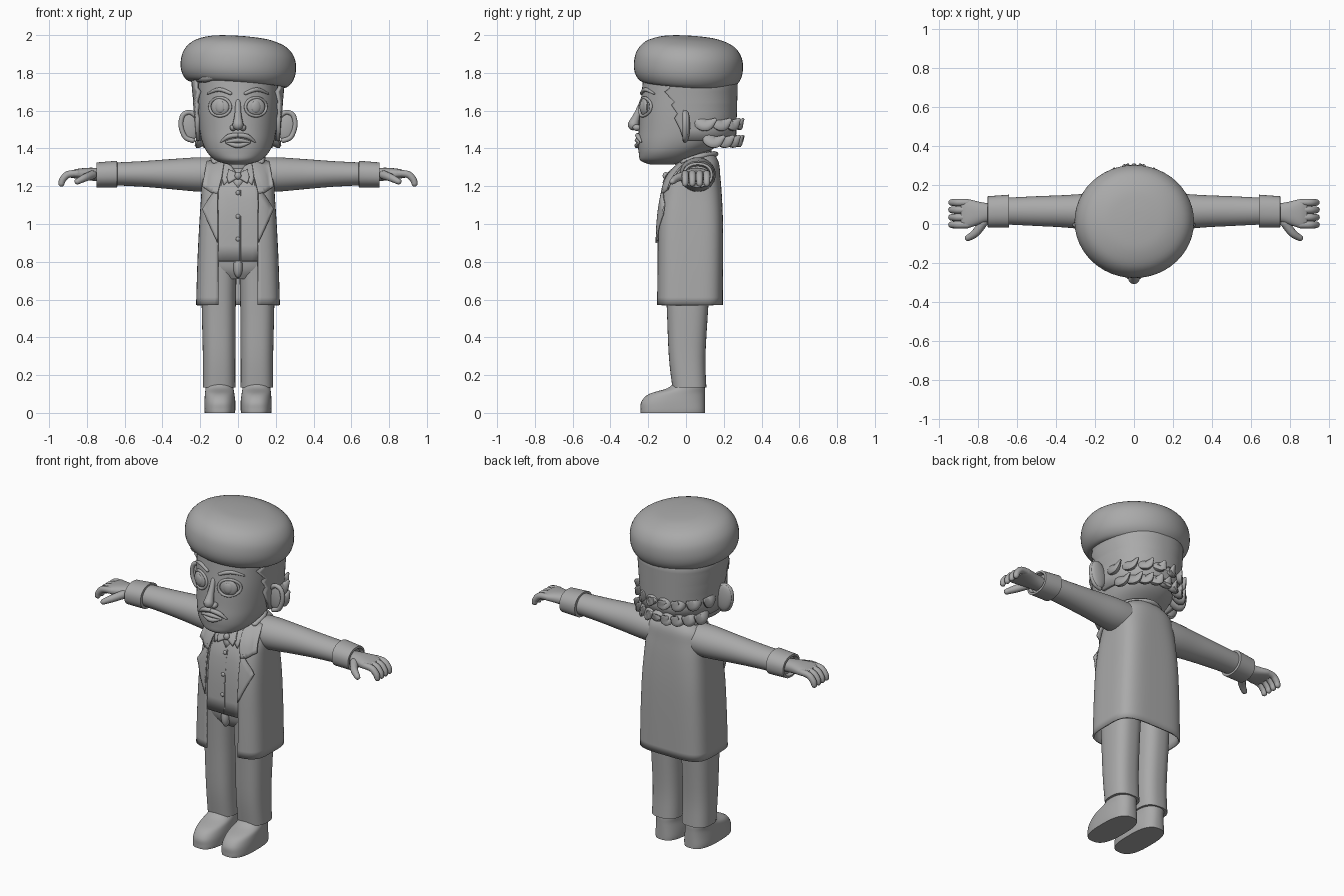
import bpy, bmesh, math
from mathutils import Vector, Euler

default = bpy.data.objects.get("Cube")
if default:
    bpy.data.objects.remove(default, do_unlink=True)

grey = bpy.data.materials.new("plain grey")
grey.use_nodes = True
grey.diffuse_color = (0.4, 0.4, 0.4, 1)
grey.node_tree.nodes["Principled BSDF"].inputs["Base Color"].default_value = grey.diffuse_color
parts = []
SIDES = (("left", 1), ("right", -1))


def finish(name, bm, solid=None, offset=0.0, recalc=True):
    if recalc:
        bmesh.ops.recalc_face_normals(bm, faces=bm.faces)
    mesh = bpy.data.meshes.new(name)
    bm.to_mesh(mesh)
    bm.free()
    mesh.materials.append(grey)
    obj = bpy.data.objects.new(name, mesh)
    bpy.context.collection.objects.link(obj)
    if solid:
        mod = obj.modifiers.new("thickness", "SOLIDIFY")
        mod.thickness, mod.offset = solid, offset
    parts.append(obj)
    return obj


def spline(rows, k=4):
    """Smoothly resample a list of number rows."""
    out = []
    for i in range(len(rows) - 1):
        quad = (rows[max(i - 1, 0)], rows[i], rows[i + 1], rows[min(i + 2, len(rows) - 1)])
        for j in range(k):
            t = j / k
            out.append(tuple(b + ((c - a) * t + (2*a - 5*b + 4*c - d) * t*t + (3*b - a - 3*c + d) * t**3) / 2
                             for a, b, c, d in zip(*quad)))
    return out + [rows[-1]]


def skin(bm, rings, closed=True):
    """Join rings of points with quads, capping closed ones."""
    rows = [[bm.verts.new(p) for p in ring] for ring in rings]
    n = len(rows[0])
    for low, high in zip(rows, rows[1:]):
        for i in range(n if closed else n - 1):
            j = (i + 1) % n
            bm.faces.new((low[i], low[j], high[j], high[i]))
    if closed:
        bm.faces.new(rows[0])
        bm.faces.new(rows[-1])


def oval(row, gap=0.0, count=48):
    """Rounded-box ring of row (z, cx, cy, rx, ry, power); gap opens its front."""
    z, cx, cy, rx, ry, n = row[:6]
    start = math.asin(gap ** (n / 2)) if gap else 0
    pts = []
    for i in range(count):
        t = start + (2 * math.pi - 2 * start) * i / (count - 1 if gap else count)
        s, c = math.sin(t), math.cos(t)
        pts.append(Vector((cx + rx * math.copysign(abs(s) ** (2 / n), s),
                           cy - ry * math.copysign(abs(c) ** (2 / n), c), z)))
    return pts


def loft(name, rows, to=lambda p: p):
    bm = bmesh.new()
    skin(bm, [[to(p) for p in oval(r)] for r in rows])
    return finish(name, bm)


def shell(name, rows, thickness):
    bm = bmesh.new()
    skin(bm, [oval(r, r[6], 64) for r in rows], False)
    return finish(name, bm, thickness, -1, False)


def tube(name, rows, ref=(0, 0, 1), flat=1.0):
    """Round-ended tube through rows (x, y, z, radius)."""
    rows = spline(rows)
    pts = [(Vector(r[:3]), r[3]) for r in rows]
    first, last = (pts[0][0] - pts[1][0]).normalized(), (pts[-1][0] - pts[-2][0]).normalized()
    for grow, size in ((0.6, 0.8), (0.95, 0.25)):
        (p, r), (q, e) = (Vector(rows[0][:3]), rows[0][3]), (Vector(rows[-1][:3]), rows[-1][3])
        pts.insert(0, (p + first * r * grow, r * size))
        pts.append((q + last * e * grow, e * size))
    rings = []
    for i, (p, r) in enumerate(pts):
        d = (pts[min(i + 1, len(pts) - 1)][0] - pts[max(i - 1, 0)][0]).normalized()
        side = d.cross(Vector(ref)).normalized()
        up = side.cross(d)
        rings.append([p + r * (side * math.cos(a) + up * flat * math.sin(a))
                      for a in (math.tau * k / 12 for k in range(12))])
    bm = bmesh.new()
    skin(bm, rings)
    return finish(name, bm)


def ball(name, loc, scale, rot=(0, 0, 0)):
    bm = bmesh.new()
    bmesh.ops.create_uvsphere(bm, u_segments=24, v_segments=14, radius=1)
    turn = Euler(rot).to_matrix()
    for v in bm.verts:
        v.co = turn @ Vector(a * b for a, b in zip(v.co, scale)) + Vector(loc)
    return finish(name, bm)


def front(rows, x, z):
    """Depth of a lofted part's front surface."""
    z = min(max(z, rows[0][0]), rows[-1][0])
    for a, b in zip(rows, rows[1:]):
        if a[0] <= z <= b[0]:
            t = (z - a[0]) / (b[0] - a[0])
            _, _, cy, rx, ry, n = [p + (q - p) * t for p, q in zip(a[:6], b[:6])]
            return cy - ry * (1 - min(abs(x) / rx, 0.85) ** n) ** (1 / n)


def plate(name, pts, rows, offset, side=1):
    bm = bmesh.new()
    bm.faces.new([bm.verts.new((side * x, 0, z)) for x, z in pts])
    bmesh.ops.triangulate(bm, faces=bm.faces)
    bmesh.ops.subdivide_edges(bm, edges=bm.edges, cuts=5, use_grid_fill=True)
    for v in bm.verts:
        v.co.y = front(rows, v.co.x, v.co.z) - offset
    return finish(name, bm, 0.009)


# Coat, waistcoat body and trousers
coat = spline([(.57, 0, .02, .222, .175, 4, .47), (.8, 0, .022, .215, .175, 4, .49),
               (1.0, 0, .024, .205, .172, 4, .51), (1.15, 0, .03, .195, .16, 3.6, .54),
               (1.25, 0, .042, .19, .14, 3, .5), (1.32, 0, .07, .17, .105, 2.6, .4),
               (1.365, 0, .085, .11, .07, 2.2, .4)])
shell("coat", coat, 0.01)
body = [(z, x, y, rx - .012, ry - .012, n) for z, x, y, rx, ry, n, _ in coat if z > .79]
loft("waistcoat", body)
loft("hips", spline([(.71, 0, .01, .12, .1, 2.5), (.76, 0, .012, .175, .13, 2.8), (.84, 0, .015, .185, .145, 3)]))
ball("trouser_fly", (0, -.115, .775), (.025, .03, .06))
loft("neck", [(1.25, 0, .05, .1, .1, 2), (1.43, 0, .03, .1, .1, 2)])
plate("waistcoat_front", [(-.11, .805), (.11, .805), (.11, 1.2), (.08, 1.29), (0, 1.19), (-.08, 1.29), (-.11, 1.2)],
      body, .003)
tube("waistcoat_seam", [(.012, front(body, 0, z) - .007, z, .003) for z in (.81, 1.0, 1.18)], (0, 1, 0))
for z in (.92, 1.04, 1.165):
    ball("waistcoat_button", (0, front(body, 0, z) - .01, z), (.012, .008, .012))
ball("bow_knot", (0, front(body, 0, 1.255) - .025, 1.255), (.018, .016, .02))
tube("coat_collar", [(.12, -.01, 1.33, .02), (.115, .08, 1.36, .022), (0, .15, 1.37, .022),
                     (-.115, .08, 1.36, .022), (-.12, -.01, 1.33, .02)], flat=.7)

for label, s in SIDES:
    # Lapels, shirt collar and bow
    plate(label + "_lapel", [(.108, .9), (.19, 1.08), (.135, 1.16), (.108, 1.2)], coat, .008, s)
    plate(label + "_upper_lapel", [(.108, 1.16), (.14, 1.165), (.19, 1.2), (.165, 1.33), (.07, 1.345), (.085, 1.25)],
          coat, .008, s)
    plate(label + "_shirt_collar", [(.01, 1.27), (.075, 1.205), (.1, 1.29), (.06, 1.34)], body, .01, s)
    plate(label + "_bow_wing", [(0, 1.265), (.05, 1.288), (.06, 1.25), (.05, 1.215), (0, 1.245)], body, .02, s)

    # Legs and shoes
    loft(label + "_leg", spline([(.135, s * .1, .018, .086, .09, 2.6), (.3, s * .1, .006, .086, .097, 2.6),
                                 (.56, s * .102, .008, .09, .11, 2.6), (.8, s * .1, .01, .094, .125, 2.6)]))
    loft(label + "_shoe", spline([(0, s * .096, -.07, .08, .17, 2.7), (.02, s * .096, -.07, .082, .17, 2.7),
                                  (.06, s * .096, -.068, .082, .168, 2.5), (.1, s * .097, -.048, .078, .148, 2.4),
                                  (.13, s * .098, .0, .074, .1, 2.3), (.16, s * .1, .015, .07, .08, 2.3)]))

    # Sleeves, cuffs and hands, lofted sideways
    out = lambda p, s=s: Vector((s * p.z, p.x, p.y))
    loft(label + "_sleeve", spline([(.08, .06, 1.262, .095, .088, 2), (.2, .062, 1.262, .095, .091, 2),
                                    (.35, .065, 1.264, .083, .08, 2), (.5, .066, 1.265, .076, .068, 2),
                                    (.66, .066, 1.265, .068, .06, 2)]), out)
    loft(label + "_cuff", [(.638, .066, 1.264, .066, .055, 2.2), (.64, .066, 1.264, .084, .071, 2.2),
                           (.748, .062, 1.26, .08, .066, 2.2), (.75, .062, 1.26, .068, .054, 2.2),
                           (.73, .062, 1.26, .06, .046, 2.2)], out)
    loft(label + "_palm", spline([(.71, .06, 1.258, .042, .036, 2.2), (.78, .056, 1.264, .055, .034, 2.3),
                                  (.85, .053, 1.266, .074, .026, 2.5), (.885, .053, 1.262, .07, .018, 2.5)]), out)
    for i in range(4):
        y = .11 - .038 * i
        tube(label + "_finger", [(s * x, y, z, r) for x, z, r in
                                 ((.85, 1.268, .018), (.9, 1.262, .019), (.928, 1.235, .018), (.935, 1.213, .016))],
             (0, 1, 0))
    tube(label + "_thumb", [(s * .77, .01, 1.26, .024), (s * .81, -.045, 1.245, .021), (s * .85, -.072, 1.225, .016)])

# Head
face = spline([(1.315, 0, -.13, .05, .06, 2), (1.335, 0, -.105, .115, .135, 2.1), (1.375, 0, -.075, .16, .175, 2.2),
               (1.43, 0, -.03, .188, .225, 2.2), (1.5, 0, .0, .204, .25, 2.2), (1.6, 0, .01, .213, .255, 2.2),
               (1.7, 0, .018, .218, .252, 2.2), (1.82, 0, .022, .222, .245, 2.2)])
loft("head", face)


def on_face(x, z, lift=0.0):
    return (x, front(face, x, z) - lift, z)


tube("nose", [on_face(0, 1.65, -.01) + (.014,), on_face(0, 1.58, .012) + (.018,), on_face(0, 1.525, .03) + (.03,)],
     (0, 1, 0))
tube("lower_lip", [on_face(x, z, .004) + (r,) for x, z, r in
                   ((-.06, 1.43, .006), (0, 1.415, .014), (.06, 1.43, .006))])
tube("upper_lip", [on_face(x, z, .005) + (r,) for x, z, r in
                   ((-.062, 1.435, .006), (0, 1.443, .012), (.062, 1.435, .006))])

for label, s in SIDES:
    # Eyes, brows, moustache and nostrils
    eye = on_face(s * .095, 1.62)
    turn = (0, 0, s * .3)
    ball(label + "_eyeball", eye, (.05, .016, .046), turn)
    ball(label + "_iris", on_face(s * .095, 1.62, .009), (.027, .012, .033), turn)
    lid = [math.tau * k / 16 for k in range(17)]
    tube(label + "_eyelid", [on_face(s * (.095 + .055 * math.cos(a)), 1.62 + .048 * math.sin(a), .003) + (.008,)
                             for a in lid], (0, 1, 0))
    tube(label + "_brow", [on_face(s * x, z, .003) + (r,) for x, z, r in
                           ((.04, 1.692, .009), (.1, 1.712, .011), (.16, 1.69, .005))])
    tube(label + "_moustache", [on_face(s * x, z, .005) + (r,) for x, z, r in
                                ((.005, 1.47, .012), (.05, 1.463, .013), (.09, 1.435, .005))])
    ball(label + "_nostril", on_face(s * .026, 1.51, .012), (.017, .022, .017))

    # Ears
    ball(label + "_ear", (s * .258, .005, 1.52), (.05, .018, .08), (0, s * .15, 0))
    tube(label + "_ear_rim", [(s * x, -.005, z, .013) for x, z in
                              ((.22, 1.57), (.255, 1.592), (.292, 1.575), (.302, 1.52), (.28, 1.46), (.24, 1.442))],
         (0, 1, 0))

# Hair cap with ragged temples
hair = []
for z, gap in ((1.44, .995), (1.5, .985), (1.56, .96), (1.585, .975), (1.63, .94), (1.645, .96), (1.7, .88),
               (1.72, .93), (1.8, .89)):
    hair.append((z, 0, .02, .222 + .08 * (z - 1.44), .245 + .03 * (z - 1.44), 2.2, gap))
shell("hair", hair, 0.02)
tube("forelock", [(-.21, -.08, 1.77, .02), (-.17, -.17, 1.775, .025), (-.1, -.22, 1.785, .012)])

# Curled locks flicking out around the back of the head
for count, base, first in ((8, 1.58, 8), (9, 1.49, 20)):
    for i in range(count):
        angle = math.radians(first + (180 - 2 * first) * i / (count - 1))
        lean = math.cos(angle) * 0.35
        rows = []
        for step, (reach, drop, r) in enumerate(((.9, 0, .03), (1.02, -.045, .04), (1.11, -.055, .034),
                                                 (1.2, -.03, .012))):
            a = angle + lean * step / 3
            rows.append((.215 * reach * math.cos(a), .02 + .235 * reach * math.sin(a), base + drop, r))
        tube("hair_lock", rows, (math.cos(angle), math.sin(angle), .6), .6)

# Tilted soft cap
cap = loft("beret", spline([(z, 0, 0, r, r * .945, 2) for r, z in
                            ((.2, -.09), (.235, -.115), (.27, -.11), (.298, -.07), (.306, -.015), (.293, .045),
                             (.25, .095), (.17, .126), (.08, .136), (.01, .138))]))
cap.location = (.003, .014, 1.856)
cap.rotation_euler = (math.radians(-3.5), math.radians(4), 0)

bpy.ops.object.select_all(action="DESELECT")
for obj in parts:
    obj.select_set(True)
bpy.context.view_layer.objects.active = parts[0]
bpy.ops.object.shade_smooth_by_angle(angle=math.radians(42))
